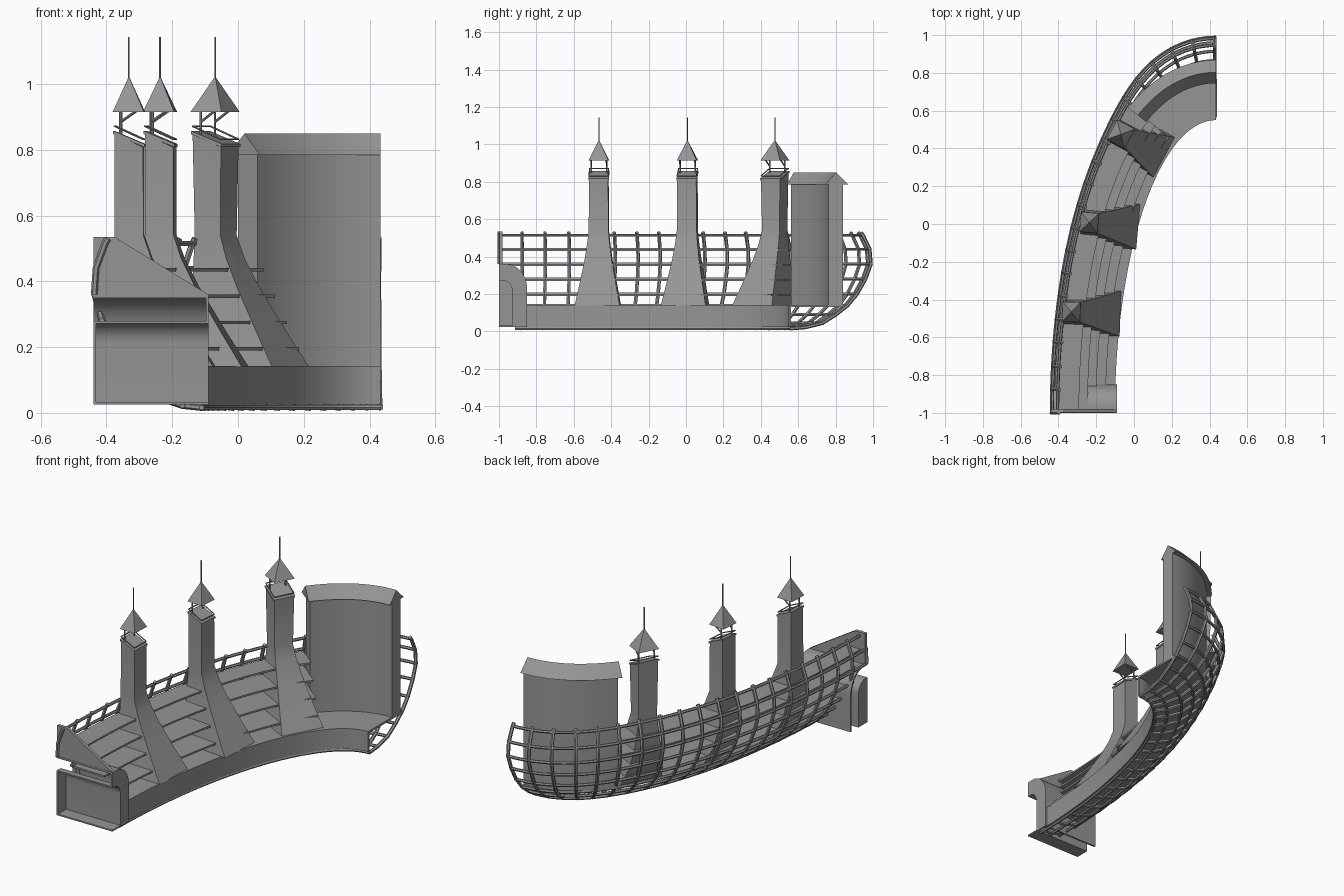
import bpy, bmesh, math
from math import sin, cos, pi, radians
from mathutils import Vector

if "Cube" in bpy.data.objects:
    bpy.data.objects.remove(bpy.data.objects["Cube"], do_unlink=True)

grey = bpy.data.materials.new("stone_grey")
grey.use_nodes = True
grey.diffuse_color = (0.3, 0.3, 0.3, 1)
grey.node_tree.nodes["Principled BSDF"].inputs["Base Color"].default_value = (0.3, 0.3, 0.3, 1)
made = []


# Plan curve: quarter ellipse of the inner edge, offset outward by d
def place(t, d, z):
    n = Vector((-cos(t) / 0.535, sin(t) / 1.55, 0)).normalized()
    return Vector((0.434 - 0.535 * cos(t), -1 + 1.55 * sin(t), z)) + n * d


def depth(t):
    return 0.345 + 0.105 * sin(t) ** 14


def span(a, b, n):
    return [a + (b - a) * i / n for i in range(n + 1)]


def finish(name, bm):
    bmesh.ops.recalc_face_normals(bm, faces=bm.faces)
    mesh = bpy.data.meshes.new(name)
    bm.to_mesh(mesh)
    bm.free()
    mesh.materials.append(grey)
    ob = bpy.data.objects.new(name, mesh)
    bpy.context.collection.objects.link(ob)
    made.append(ob)


# Skin a row of equal cross-sections and cap both ends
def loft(name, sections):
    bm = bmesh.new()
    rows = [[bm.verts.new(p) for p in s] for s in sections]
    k = len(rows[0])
    for a, b in zip(rows, rows[1:]):
        for i in range(k):
            j = (i + 1) % k
            bm.faces.new((a[i], a[j], b[j], b[i]))
    bm.faces.new(rows[0])
    bm.faces.new(rows[-1])
    finish(name, bm)


# Profile of (d, z) swept along the plan curve
def sweep(name, profile, t0, t1, n=40):
    loft(name, [[place(t, d, z) for d, z in profile(t)] for t in span(t0, t1, n)])


# Profile of (y, z) extruded along x
def extrude_x(name, profile, x0, x1):
    loft(name, [[(x, y, z) for y, z in profile] for x in (x0, x1)])


# Straight or curved round bars
def bars(name, paths, r, sides=6):
    bm = bmesh.new()
    for path in paths:
        rows = []
        m = len(path)
        chord = path[-1] - path[0]
        for i, p in enumerate(path):
            tan = (path[min(i + 1, m - 1)] - path[max(i - 1, 0)]).normalized()
            ref = Vector((0, 0, 1)) if abs(tan.z) < 0.99 else Vector((1, 0, 0))
            if m > 2 and abs(chord.z) > 0.1:
                ref = Vector((chord.y, -chord.x, 0)).normalized()
            u = tan.cross(ref).normalized()
            v = tan.cross(u)
            rows.append([bm.verts.new(p + (u * cos(a) + v * sin(a)) * r)
                         for a in span(0, 2 * pi, sides)[:-1]])
        for a, b in zip(rows, rows[1:]):
            for i in range(sides):
                j = (i + 1) % sides
                bm.faces.new((a[i], a[j], b[j], b[i]))
        bm.faces.new(rows[0])
        bm.faces.new(rows[-1])
    finish(name, bm)


END = pi / 2
SCREEN = radians(67)
START = 0.055

# Low inner wall and the lowest deck
sweep("inner_wall", lambda t: [(0, 0.025), (0, 0.14), (0.012, 0.14), (0.012, 0.025)], 0.08, END)
sweep("lower_deck", lambda t: [(0, 0.13), (0, 0.142), (0.7 * depth(t), 0.142), (0.7 * depth(t), 0.13)],
      START, END)

# Thin terrace decks, each set further back
for i, (front, z, back) in enumerate([(0.05, 0.2, 0.8), (0.1, 0.28, 0.87),
                                      (0.145, 0.36, 0.9), (0.19, 0.44, 0.9)]):
    sweep("terrace_deck_%d" % (i + 1),
          lambda t: [(front, z - 0.01), (front, z), (back * depth(t), z), (back * depth(t), z - 0.01)],
          START if z < 0.3 else 0.012, SCREEN)

# Bowl lattice: lengthwise rails and upright ribs, the low ones stopping at the vault
shell = [(0.03, 0.016), (0.2, 0.022), (0.4, 0.045), (0.56, 0.09), (0.7, 0.14),
         (0.81, 0.2), (0.91, 0.28), (0.975, 0.36), (0.96, 0.44), (0.88, 0.515)]
bars("lattice_rails", [[place(t, s * depth(t), z) for t in span(START if z < 0.3 else 0, END, 60)]
                       for s, z in shell], 0.0085)

outer = [place(t, depth(t), 0) for t in span(0, END, 400)]
run = [0.0]
for a, b in zip(outer, outer[1:]):
    run.append(run[-1] + (b - a).length)
ribs = []
for goal in span(0, run[-1] - 0.008, 19):
    i = next(k for k, r in enumerate(run) if r >= goal)
    t = END * i / 400
    ribs.append([place(t, s * depth(t), z) for s, z in shell + [(0.855, 0.53)] if goal > 0 or z > 0.3])
bars("lattice_ribs", ribs, 0.01)

# Curved screen with a gabled roof
sweep("screen_wall", lambda t: [(0.213, 0.142), (0.213, 0.79), (0.29, 0.79), (0.29, 0.142)], SCREEN, END, 20)
sweep("screen_roof", lambda t: [(0.195, 0.785), (0.253, 0.85), (0.318, 0.785)], radians(66.3), END, 20)

# Flared towers with slanted tops, rails, posts and spired roofs
levels = [(0.14, 0.0, 0.12, 0.225), (0.25, 0.068, 0.098, 0.28), (0.38, 0.145, 0.073, 0.3),
          (0.47, 0.19, 0.06, 0.302), (0.54, 0.214, 0.053, 0.302)]
corners = [(-1, -1), (-1, 1), (1, 1), (1, -1)]
for k, (x, y, deg, size) in enumerate([(-0.072, -0.475, 2, 1), (0.022, -0.015, 5, 1),
                                       (0.16, 0.353, 28, 1.12)]):
    name = "tower_%d" % (k + 1)
    out = Vector((-cos(radians(deg)), sin(radians(deg)), 0))
    along = Vector((out.y, -out.x, 0))
    w = 0.051 * size

    def at(d, z, side=0.0):
        return Vector((x, y, z)) + out * d + along * side

    def slant(lift, grow):
        return [at(0.2585 + a * (0.0435 * size + grow), 0.84 + a * 0.02 + lift, b * (w + grow))
                for a, b in corners]

    sections = [[at(d, z, -v), at(d, z, v), at(back, z, v), at(back, z, -v)] for z, d, v, back in levels]
    loft(name + "_body", sections + [slant(-0.012, 0)])
    loft(name + "_cap", [slant(-0.012, 0.004), slant(-0.002, 0.004)])
    ring = slant(0.012, 0)
    bars(name + "_rail", [[ring[i], ring[(i + 1) % 4]] for i in range(4)], 0.003)
    posts = []
    for s in (-0.8 * w, 0.8 * w):
        posts.append([at(0.285, 0.84, s), at(0.285, 0.92, s)])
        posts.append([at(0.285, 0.885, s), at(0.235, 0.92, s)])
    bars(name + "_posts", posts, 0.004)
    h = 0.053 * size
    loft(name + "_roof", [[at(0.26 + a * r * 0.9, z, b * r) for a, b in corners]
                          for r, z in ((h, 0.915), (0.003, 1.018))])
    bars(name + "_spire", [[at(0.26, 1.0), at(0.26, 1.143)]], 0.003)


# Front entrance: nested quarter-round shells, closed on the inner side
def arch(top, wall, bend, drop):
    return [(-1, top)] + [(wall - bend + bend * sin(a), top - drop + drop * cos(a))
                          for a in span(0, END, 10)] + [(wall, 0.025)]


outer_arch = arch(0.36, -0.85, 0.11, 0.13)
inner_arch = arch(0.28, -0.92, 0.06, 0.07)
extrude_x("outer_vault", outer_arch + arch(0.35, -0.86, 0.1, 0.12)[::-1], -0.44, -0.09)
extrude_x("inner_vault", inner_arch + arch(0.272, -0.928, 0.052, 0.062)[::-1], -0.44, -0.09)
extrude_x("vault_end_ring", outer_arch + inner_arch[::-1], -0.098, -0.09)
extrude_x("vault_end_wall", inner_arch + [(-1, 0.025)], -0.44, -0.432)
extrude_x("vault_floor", [(-1, 0.025), (-0.92, 0.025), (-0.92, 0.033), (-1, 0.033)], -0.44, -0.09)

# Sloped end wall above the vault
gable = [(-0.44, 0.355), (-0.44, 0.535), (-0.375, 0.535), (-0.09, 0.36), (-0.09, 0.355)]
loft("front_end_wall", [[(x, y, z) for x, z in gable] for y in (-0.998, -0.98)])

# Smooth the curves, keep the edges crisp
bpy.ops.object.select_all(action="DESELECT")
for ob in made:
    ob.select_set(True)
bpy.context.view_layer.objects.active = made[0]
bpy.ops.object.shade_smooth_by_angle(angle=radians(30))
